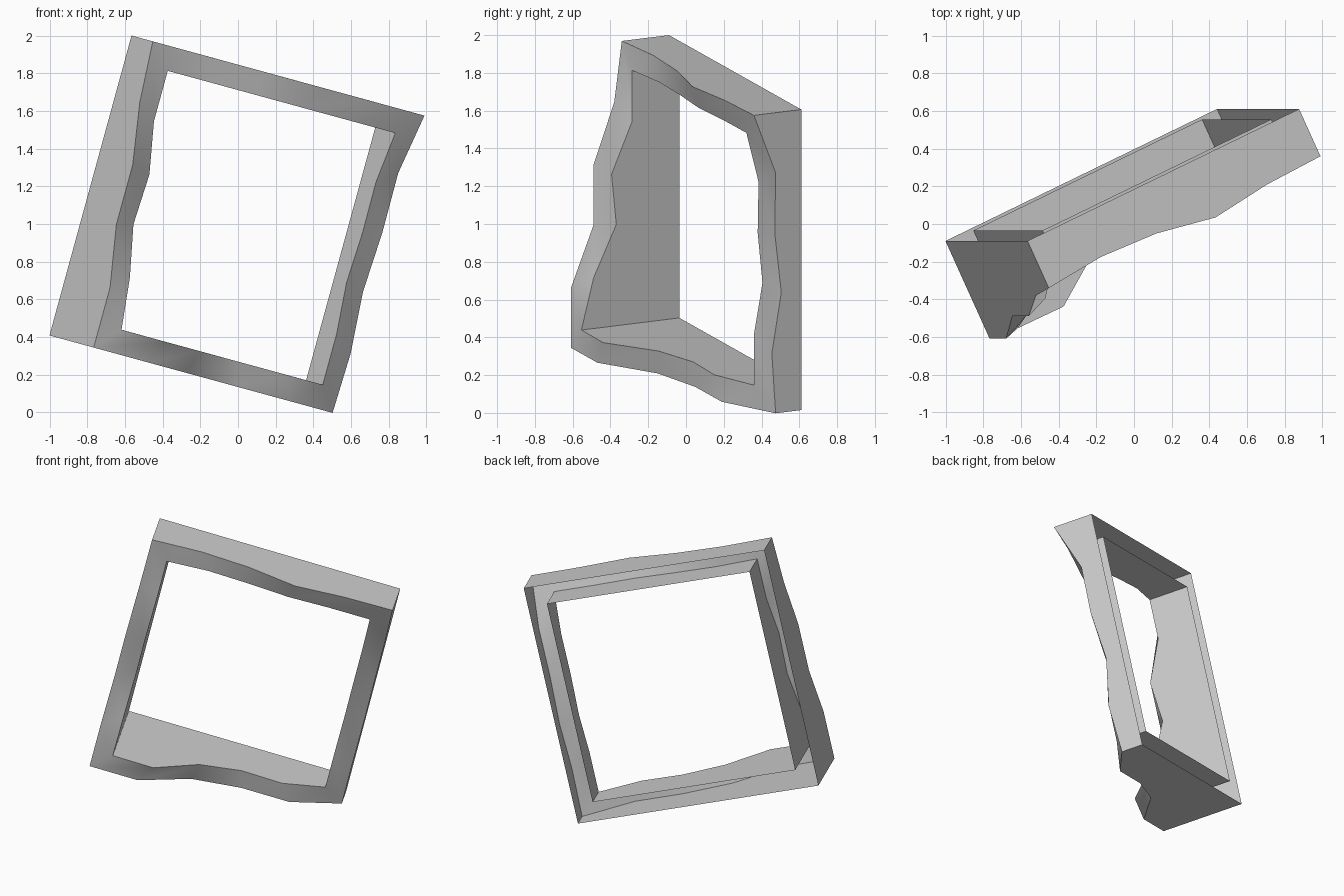
import bpy, bmesh
from mathutils import Vector

if "Cube" in bpy.data.objects:
    bpy.data.objects.remove(bpy.data.objects["Cube"])

SIDE, BAR, SEG = 1.65, 0.13, 5
# Frame axes: width, height, depth (towards the front), from the upper left back corner
CORNER = Vector((-0.565, -0.09, 2.0))
U = Vector((0.8745, 0.425, -0.239)).normalized()
V = Vector((0.264, 0.0, 0.9645)).normalized()
D = U.cross(V).normalized()

# Uneven front depth: left (down), bottom, right (up), top (back to the left)
OUTER = [.276, .32, .441, .441, .573,
         .573, .573, .375, .31, .31,
         .15, .172, .117, .155, .15,
         .277, .288, .326, .265, .248]
INNER = [.276, .276, .397, .369, .502,
         .573, .576, .382, .309, .318,
         .216, .216, .166, .194, .189,
         .26, .262, .276, .256, .246]


def square(inset):
    """Points around the frame as (across, down) pairs."""
    lo, hi = inset, SIDE - inset
    corners = [(lo, lo), (lo, hi), (hi, hi), (hi, lo)]
    pts = []
    for i, (a, b) in enumerate(corners):
        a2, b2 = corners[(i + 1) % 4]
        for k in range(SEG):
            t = k / SEG
            pts.append((a + (a2 - a) * t, b + (b2 - b) * t))
    return pts


def ring(bm, inset, depths):
    return [bm.verts.new(CORNER + U * a - V * b + D * c)
            for (a, b), c in zip(square(inset), depths)]


def bridge(bm, r1, r2):
    n = len(r1)
    for i in range(n):
        j = (i + 1) % n
        bm.faces.new((r1[i], r1[j], r2[j], r2[i]))


# Hollow frame, open at the back: outer wall, wavy front, inner wall
bm = bmesh.new()
flat = [0.0] * (4 * SEG)
rings = [ring(bm, 0, flat), ring(bm, 0, OUTER),
         ring(bm, BAR, INNER), ring(bm, BAR, flat)]
for r1, r2 in zip(rings, rings[1:]):
    bridge(bm, r1, r2)
bm.normal_update()
mesh = bpy.data.meshes.new("square_frame")
bm.to_mesh(mesh)
bm.free()
frame = bpy.data.objects.new("square_frame", mesh)
bpy.context.collection.objects.link(frame)

# Smooth wavy front, crisp edges
bpy.context.view_layer.objects.active = frame
frame.select_set(True)
bpy.ops.object.shade_smooth_by_angle(angle=0.75)
